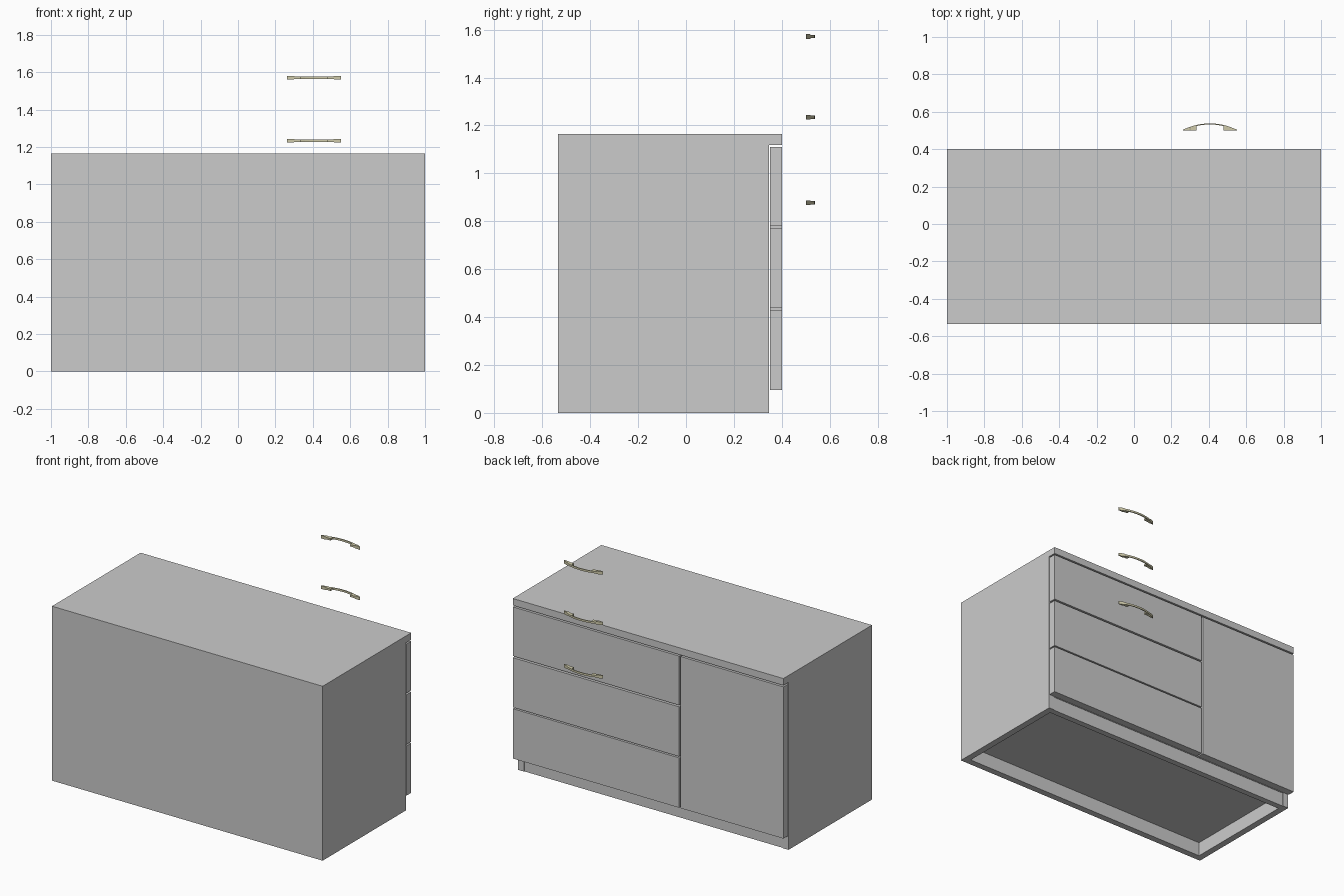
import bpy, bmesh

if "Cube" in bpy.data.objects:
    bpy.data.objects.remove(bpy.data.objects["Cube"])


def box(name, x, y, z):
    """Axis-aligned panel given as (min, max) ranges."""
    bm = bmesh.new()
    bmesh.ops.create_cube(bm, size=1)
    for v in bm.verts:
        v.co = [r[0] + (c + 0.5) * (r[1] - r[0]) for c, r in zip(v.co, (x, y, z))]
    return link(name, bm)


def link(name, bm):
    bmesh.ops.recalc_face_normals(bm, faces=bm.faces)
    me = bpy.data.meshes.new(name)
    bm.to_mesh(me)
    bm.free()
    ob = bpy.data.objects.new(name, me)
    bpy.context.collection.objects.link(ob)
    return ob


T = 0.045                      # board thickness
BACK, EDGE, FACE = -0.535, 0.346, 0.40
TOP = 1.119                    # underside of the worktop
SPLIT = -0.235                 # between door and drawers

# Carcass
box("worktop", (-1, 1), (BACK, FACE), (TOP, 1.165))
box("left_side", (-1, -1 + T), (BACK, EDGE), (0, TOP))
box("right_side", (1 - T, 1), (BACK, EDGE), (0, TOP))
box("rear_panel", (-1 + T, 1 - T), (BACK, BACK + T), (0, TOP))
box("floor_panel", (-1 + T, 1 - T), (BACK + T, EDGE), (0.096, 0.096 + T))
box("kickboard", (-1 + T, 1 - T), (EDGE - T, EDGE - 0.004), (0, 0.096))
box("divider", (SPLIT - T / 2, SPLIT + T / 2), (BACK + T, EDGE), (0.096 + T, TOP))

# Door and drawer fronts
box("door", (-1, SPLIT - 0.005), (0.35, FACE), (0.096, 1.109))
for i, z in enumerate([(0.096, 0.429), (0.438, 0.770), (0.781, 1.109)]):
    box(f"drawer_front_{i + 1}", (SPLIT + 0.005, 1), (0.35, FACE), z)

# Bowed handles: thick feet, thin arched bar
brass = bpy.data.materials.new("pale_brass")
brass.diffuse_color = (0.62, 0.59, 0.40, 1)
brass.use_nodes = True
brass.node_tree.nodes["Principled BSDF"].inputs["Base Color"].default_value = brass.diffuse_color
HALF, FOOT = 0.144, 0.072


def handle(name, x, z):
    half = [(0, False), (0.024, False), (0.048, False), (FOOT, False), (FOOT, True),
            (0.09, True), (0.102, True), (0.110, True), (0.128, True), (HALF, True)]
    stations = [(-t, f) for t, f in reversed(half)] + half[1:]
    bm = bmesh.new()
    rings = []
    for t, foot in stations:
        outer = 0.504 + 0.034 * (1 - (t / HALF) ** 2)
        inner = 0.50 if foot else outer - 0.006
        h = 0.010 if abs(t) > 0.105 else 0.0065
        rings.append([bm.verts.new((x + t, y, z + s))
                      for y, s in ((inner, -h), (outer, -h), (outer, h), (inner, h))])
    for a, b in zip(rings, rings[1:]):
        for k in range(4):
            n = (k + 1) % 4
            bm.faces.new((a[k], a[n], b[n], b[k]))
    bm.faces.new(rings[0])
    bm.faces.new(rings[-1])
    bmesh.ops.remove_doubles(bm, verts=bm.verts, dist=1e-5)
    link(name, bm).data.materials.append(brass)


for i, z in enumerate((0.877, 1.234, 1.571)):
    handle(f"handle_{i + 1}", 0.406, z)
